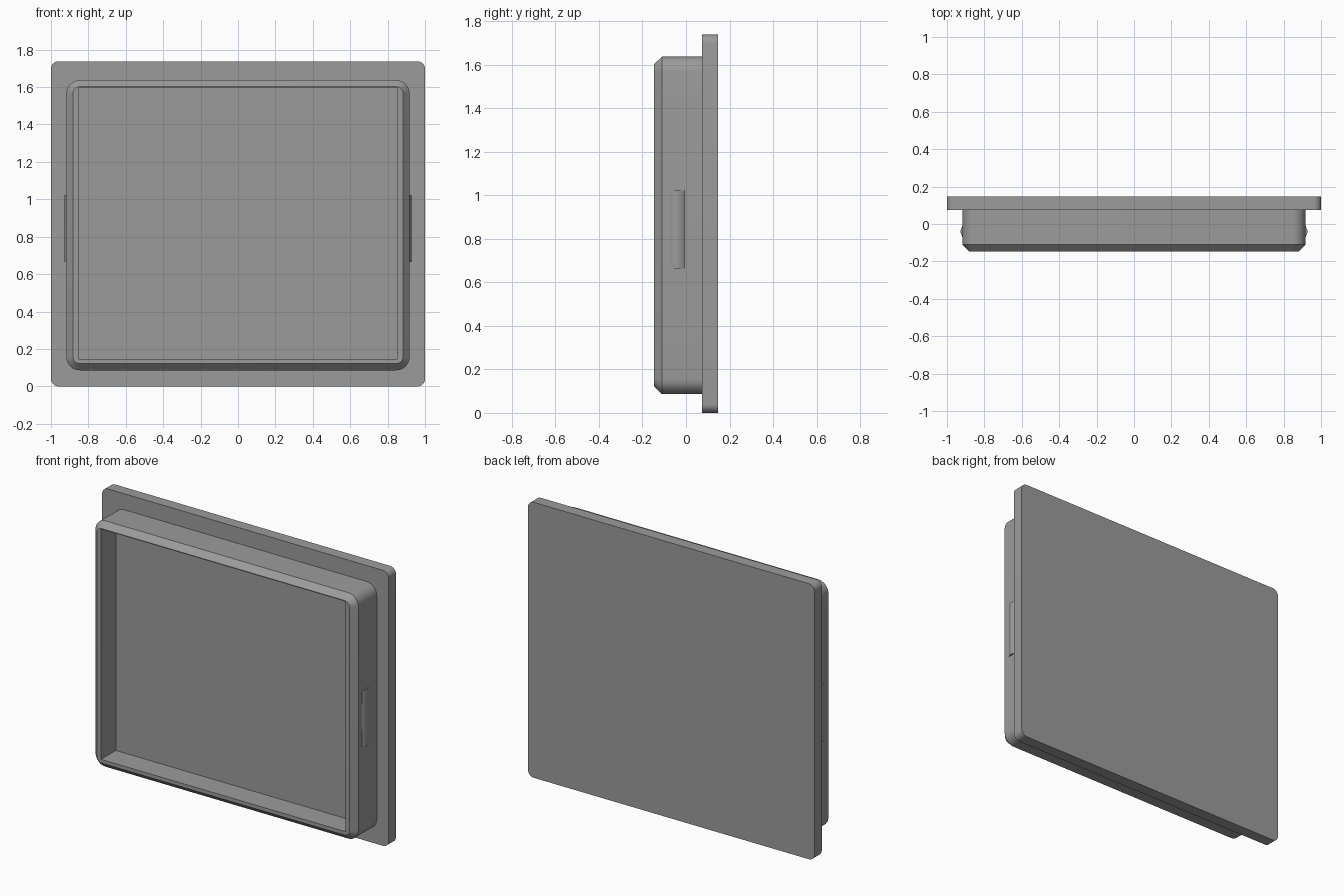
import bpy, bmesh, math

if "Cube" in bpy.data.objects:
    bpy.data.objects.remove(bpy.data.objects["Cube"])

grey = bpy.data.materials.new("mid grey")
grey.diffuse_color = (0.33, 0.33, 0.33, 1)
grey.use_nodes = True
grey.node_tree.nodes["Principled BSDF"].inputs["Base Color"].default_value = grey.diffuse_color


def rounded_ring(bm, half_w, z0, z1, radius, y, steps=8):
    """Rounded rectangle of vertices standing in the XZ plane."""
    centres = [(half_w - radius, z1 - radius), (radius - half_w, z1 - radius),
               (radius - half_w, z0 + radius), (half_w - radius, z0 + radius)]
    ring = []
    for quarter, (cx, cz) in enumerate(centres):
        for i in range(steps + 1):
            a = math.pi / 2 * (quarter + i / steps)
            ring.append(bm.verts.new((cx + radius * math.cos(a), y,
                                      cz + radius * math.sin(a))))
    return ring


def finish(name, bm):
    bmesh.ops.remove_doubles(bm, verts=bm.verts[:], dist=1e-5)
    bmesh.ops.recalc_face_normals(bm, faces=bm.faces[:])
    mesh = bpy.data.meshes.new(name)
    bm.to_mesh(mesh)
    bm.free()
    mesh.materials.append(grey)
    obj = bpy.data.objects.new(name, mesh)
    bpy.context.collection.objects.link(obj)
    bpy.ops.object.select_all(action='DESELECT')
    obj.select_set(True)
    bpy.context.view_layer.objects.active = obj
    bpy.ops.object.shade_smooth_by_angle(angle=math.radians(30))
    return obj


def loft(name, sections):
    """Skin a closed solid through (half_w, z0, z1, radius, y) sections."""
    bm = bmesh.new()
    rings = [rounded_ring(bm, *s) for s in sections]
    for a, b in zip(rings, rings[1:]):
        for i in range(len(a)):
            j = (i + 1) % len(a)
            bm.faces.new((a[i], a[j], b[j], b[i]))
    bm.faces.new(rings[0])
    bm.faces.new(rings[-1])
    return finish(name, bm)


# Flat back plate
loft("back_plate", [(1.0, 0, 1.738, 0.04, 0.147), (1.0, 0, 1.738, 0.04, 0.074)])

# Chamfered raised body with a square-cornered recess in the front
loft("recessed_body", [
    (0.917, 0.086, 1.637, 0.07, 0.078),
    (0.917, 0.086, 1.637, 0.07, -0.110),
    (0.882, 0.122, 1.602, 0.035, -0.147),
    (0.853, 0.145, 1.597, 0.0, -0.147),
    (0.853, 0.145, 1.597, 0.0, 0.0),
])

# Shallow snap ridges on both sides
for side, label in ((-1, "left"), (1, "right")):
    bm = bmesh.new()
    profile = [(0.91, -0.078), (0.917, -0.072), (0.928, -0.044),
               (0.928, -0.036), (0.917, -0.008), (0.91, -0.002)]
    low, high = [[bm.verts.new((side * x, y, z)) for x, y in profile]
                 for z in (0.664, 1.022)]
    for i in range(len(profile)):
        j = (i + 1) % len(profile)
        bm.faces.new((low[i], low[j], high[j], high[i]))
    bm.faces.new(low)
    bm.faces.new(high)
    finish(label + "_snap_ridge", bm)
